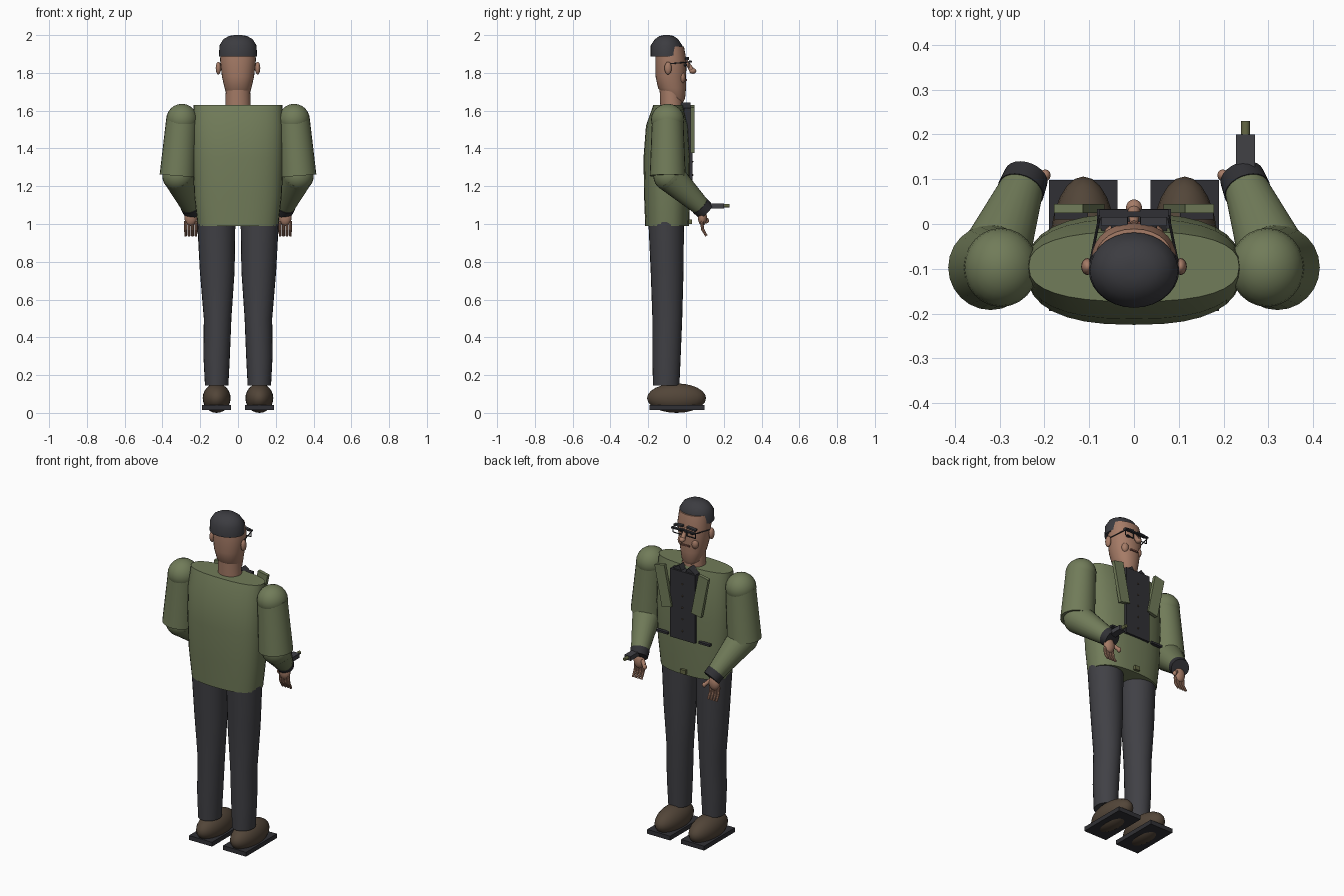
import bpy, bmesh, math
from mathutils import Vector, Matrix

if "Cube" in bpy.data.objects:
    bpy.data.objects.remove(bpy.data.objects["Cube"])


def mat(name, r, g, b):
    m = bpy.data.materials.new(name)
    m.diffuse_color = (r, g, b, 1)
    m.use_nodes = True
    m.node_tree.nodes["Principled BSDF"].inputs["Base Color"].default_value = m.diffuse_color
    return m


GREEN = mat("jacket_green", .165, .2, .1)
SKIN = mat("skin", .38, .2, .135)
GREY = mat("trouser_grey", .052, .052, .06)
DARK = mat("shirt_dark", .03, .03, .035)
HAIR = mat("hair_charcoal", .045, .045, .052)
BROWN = mat("shoe_brown", .085, .06, .04)
OLIVE = mat("metal_olive", .13, .14, .06)
LIP = mat("lip", .2, .08, .06)


def finish(name, bm, material):
    bmesh.ops.recalc_face_normals(bm, faces=bm.faces)
    me = bpy.data.meshes.new(name)
    bm.to_mesh(me)
    bm.free()
    me.materials.append(material)
    ob = bpy.data.objects.new(name, me)
    bpy.context.collection.objects.link(ob)
    bpy.ops.object.select_all(action='DESELECT')
    ob.select_set(True)
    bpy.context.view_layer.objects.active = ob
    bpy.ops.object.shade_smooth_by_angle(angle=math.radians(40))
    return ob


def loft(name, rings, material, n=28, e=2.0, edit=None):
    """Stack of superellipse rings (z, cx, cy, rx, ry) with capped ends."""
    bm = bmesh.new()
    loops = []
    for z, cx, cy, rx, ry in rings:
        loop = []
        for i in range(n):
            a = 2 * math.pi * i / n
            c, s = math.cos(a), math.sin(a)
            loop.append(bm.verts.new((cx + rx * math.copysign(abs(c) ** (2 / e), c),
                                      cy + ry * math.copysign(abs(s) ** (2 / e), s), z)))
        loops.append(loop)
    for a, b in zip(loops, loops[1:]):
        for i in range(n):
            j = (i + 1) % n
            bm.faces.new((a[i], a[j], b[j], b[i]))
    bm.faces.new(loops[0])
    bm.faces.new(loops[-1])
    if edit:
        edit(loops)
    return finish(name, bm, material)


def ball(name, c, r, material, seg=24):
    bm = bmesh.new()
    bmesh.ops.create_uvsphere(bm, u_segments=seg, v_segments=seg // 2, radius=1,
                              matrix=Matrix.Translation(c) @ Matrix.Diagonal((*r, 1)))
    return finish(name, bm, material)


def tube(name, p, q, r1, r2, material, seg=24):
    p, q = Vector(p), Vector(q)
    d = q - p
    bm = bmesh.new()
    bmesh.ops.create_cone(bm, cap_ends=True, segments=seg, radius1=r1, radius2=r2, depth=d.length,
                          matrix=Matrix.Translation((p + q) / 2) @ d.to_track_quat('Z', 'Y').to_matrix().to_4x4())
    return finish(name, bm, material)


def box(name, c, size, material, tilt=0):
    bm = bmesh.new()
    bmesh.ops.create_cube(bm, size=1, matrix=Matrix.Translation(c) @ Matrix.Rotation(tilt, 4, 'Y')
                          @ Matrix.Diagonal((*size, 1)))
    return finish(name, bm, material)


# jacket body, the figure looks towards +y
loft("jacket_body", [(.99, 0, -.1, .213, .116), (1.15, 0, -.1, .232, .122), (1.35, 0, -.101, .24, .124),
                     (1.52, 0, -.1, .24, .112), (1.63, 0, -.095, .235, .078)], GREEN, 32, 2.5)
box("shirt_front", (0, .012, 1.41), (.165, .044, .41), DARK)
for i in range(5):
    ball("shirt_button", (0, .035, 1.26 + .07 * i), (.005, .004, .005), BROWN, 10)
box("belt_buckle", (0, .022, 1.012), (.035, .02, .025), OLIVE)

# neck and head
loft("neck", [(1.6, 0, -.075, .068, .06), (1.72, 0, -.08, .064, .06)], SKIN)
loft("head", [(1.645, 0, -.045, .035, .03), (1.665, 0, -.055, .056, .05), (1.72, 0, -.074, .071, .074),
              (1.78, 0, -.08, .085, .081), (1.87, 0, -.08, .095, .082), (1.94, 0, -.085, .088, .074)],
     SKIN, 28, 2.15)


def raise_fringe(loops):
    for v in loops[0]:
        v.co.z += .04 * min(1, max(0, (v.co.y + .07) / .03))


loft("hair", [(1.888, 0, -.103, .101, .084), (1.945, 0, -.103, .098, .084), (1.978, 0, -.103, .078, .062),
              (1.995, 0, -.103, .048, .038), (2.0, 0, -.103, .02, .015)], HAIR, 28, 2, raise_fringe)
tube("nose_bridge", (0, .0, 1.865), (0, .03, 1.815), .009, .014, SKIN, 12)
ball("nose_tip", (0, .036, 1.81), (.018, .019, .015), SKIN, 16)
box("mouth", (0, .0, 1.762), (.05, .012, .009), LIP)
box("glasses_bridge", (0, .022, 1.862), (.04, .012, .007), DARK)

for s in (-1, 1):
    # face details
    ball("ear", (s * .104, -.095, 1.825), (.014, .019, .034), SKIN, 16)
    ball("cheek", (s * .045, -.022, 1.775), (.022, .02, .03), SKIN, 16)
    ball("eye", (s * .037, -.006, 1.842), (.015, .012, .008), DARK, 12)
    box("eyebrow", (s * .043, .006, 1.875), (.058, .02, .01), HAIR, s * .1)
    box("glasses_rim_top", (s * .045, .024, 1.86), (.064, .016, .008), DARK)
    box("glasses_rim_bottom", (s * .045, .016, 1.828), (.056, .005, .004), DARK)
    for x in (.016, .075):
        box("glasses_rim_side", (s * x, .016, 1.844), (.004, .005, .034), DARK)
    tube("glasses_temple", (s * .076, .02, 1.858), (s * .098, -.09, 1.848), .003, .003, DARK, 8)

    # jacket trim
    box("lapel", (s * .122, .035, 1.503), (.066, .02, .245), GREEN, s * .2)
    box("pocket_trim", (s * .14, .02, 1.215), (.075, .02, .012), DARK)
    box("collar_point", (s * .04, -.002, 1.61), (.05, .05, .045), DARK, s * .6)

    # arm
    sh, el, wr = (s * .297, -.097, 1.553), (s * .32, -.097, 1.255), (s * .25, .082, 1.09)
    ball("shoulder", sh, (.083, .088, .083), GREEN)
    tube("upper_arm", sh, el, .083, .095, GREEN)
    ball("elbow", (s * .318, -.09, 1.255), (.083, .083, .083), GREEN)
    tube("forearm", (s * .318, -.09, 1.255), wr, .083, .049, GREEN)
    tube("cuff", (s * .253, .074, 1.097), (s * .241, .104, 1.068), .053, .05, DARK)

    # hand
    ball("palm", (s * .25, .087, 1.035), (.034, .024, .045), SKIN, 16)
    for i in range(4):
        x = s * (.223 + .018 * i)
        tube("finger_base", (x, .083, 1.015), (x, .088, .97), .0085, .008, SKIN, 8)
        tube("finger_tip", (x, .088, .972), (x, .108, .937), .008, .007, SKIN, 8)
    tube("thumb", (s * .225, .09, 1.045), (s * .2, .108, 1.02), .012, .011, SKIN, 10)
    ball("thumb_tip", (s * .198, .109, 1.018), (.012, .013, .015), SKIN, 12)

    # leg, shoe and sole
    loft("trouser_leg", [(.145, s * .113, -.105, .062, .07), (.3, s * .113, -.103, .07, .075),
                         (.5, s * .108, -.099, .073, .079), (.75, s * .11, -.1, .092, .087),
                         (1.01, s * .115, -.105, .101, .094)], GREY, 24)
    ball("shoe", (s * .113, -.05, .078), (.074, .156, .078), BROWN)
    box("shoe_sole", (s * .113, -.048, .028), (.153, .293, .026), DARK)

# device worn on one wrist
box("wrist_device", (.249, .15, 1.095), (.042, .1, .026), GREY)
tube("device_nozzle", (.249, .19, 1.097), (.249, .23, 1.097), .01, .01, OLIVE, 16)
